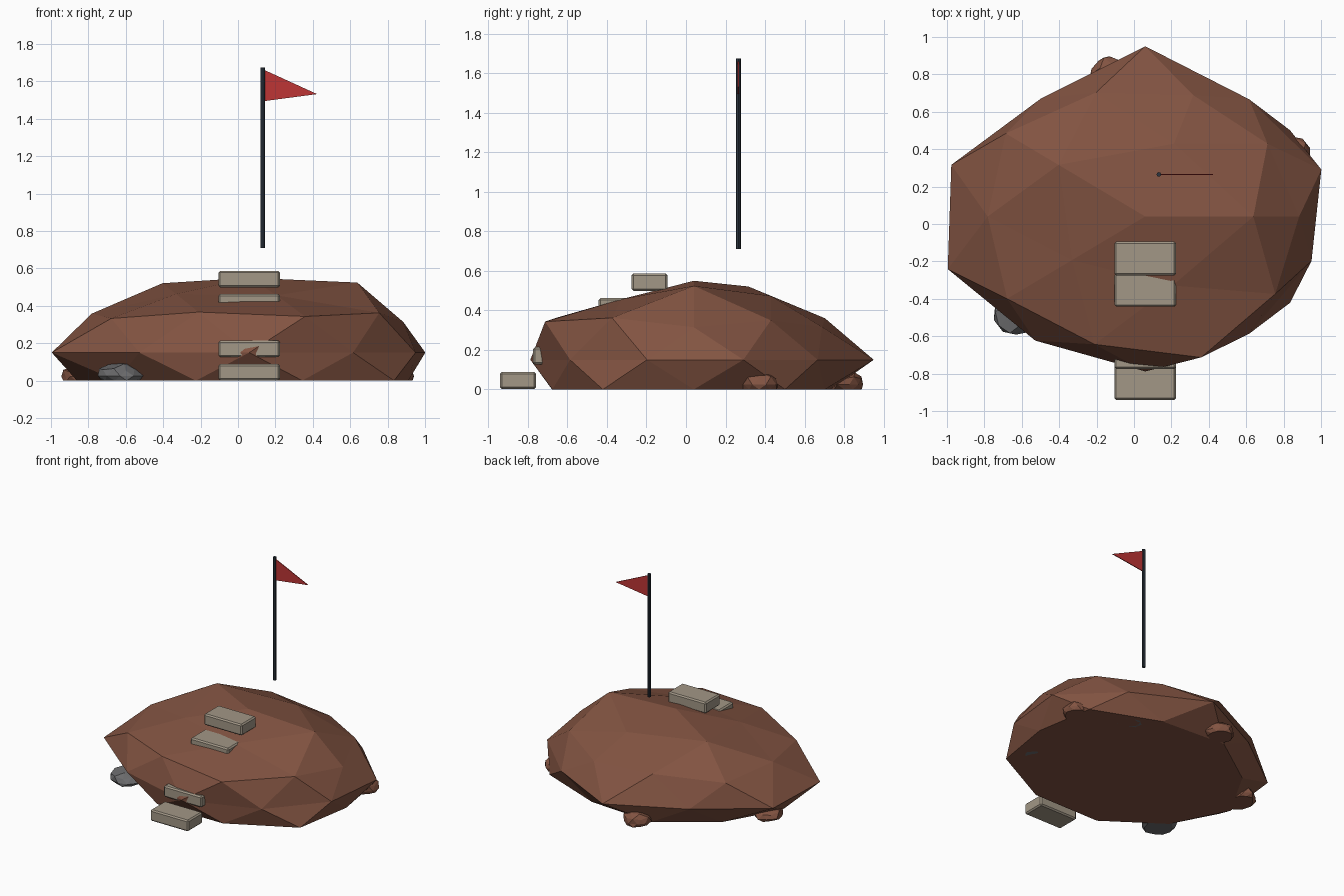
import bpy, bmesh, math, random
from mathutils import Vector

if "Cube" in bpy.data.objects:
    bpy.data.objects.remove(bpy.data.objects["Cube"])

random.seed(4)


def material(name, rgb):
    m = bpy.data.materials.new(name)
    m.diffuse_color = (*rgb, 1)
    m.use_nodes = True
    m.node_tree.nodes["Principled BSDF"].inputs["Base Color"].default_value = m.diffuse_color
    return m


BROWN = material("brown rock", (0.225, 0.088, 0.054))
STONE = material("pale stone", (0.36, 0.31, 0.24))
GREY = material("grey pebble", (0.15, 0.15, 0.155))
NAVY = material("dark pole", (0.025, 0.035, 0.05))
RED = material("red cloth", (0.51, 0.036, 0.036))


def finish(bm, name, mat):
    bmesh.ops.recalc_face_normals(bm, faces=bm.faces)
    me = bpy.data.meshes.new(name)
    bm.to_mesh(me)
    bm.free()
    me.materials.append(mat)
    ob = bpy.data.objects.new(name, me)
    bpy.context.collection.objects.link(ob)
    return ob


# Main mound: flattened icosphere, each ring pushed in or out, cut flat at z = 0
TOP = (1.10, .95, 1.09, .92, .90)
UPPER = (.92, .95, .93, 1.0, 1.03, .99, 1.02, 1.03, 1.08, 1.01)
EQUATOR = (.99, .945, 1.11, .95, 1.09, 1.11, 1.0, 1.01, .945, .935)
LOWER = (1.0, 1.07, 1.0, 1.0, 1.0, 1.03, 1.03, 1.03, 1.08, 1.07)


def push(v):
    a = math.degrees(math.atan2(v.y, v.x)) % 360
    if abs(v.z) > .95 or v.z < -.7:
        return 1.0
    if v.z > .7:
        return TOP[round(a / 72) % 5]
    if v.z > .2:
        return UPPER[round(a / 36) % 10]
    if v.z > -.2:
        return EQUATOR[round((a - 18) / 36) % 10]
    return LOWER[round(a / 36) % 10]


bm = bmesh.new()
bmesh.ops.create_icosphere(bm, subdivisions=2, radius=1)
for v in bm.verts:
    d = v.co.normalized()
    s = push(d)
    v.co = (.06 + d.x * s, .04 + .82 * d.y * s, max(0, .15 + .4 * d.z * s))
finish(bm, "mound", BROWN)


# Small rocks around and under the base
def rock(name, x, y, rx, ry, h, mat):
    b = bmesh.new()
    bmesh.ops.create_icosphere(b, subdivisions=2, radius=1)
    for v in b.verts:
        p = v.co * random.uniform(.85, 1.1)
        v.co = Vector((x + rx * p.x, y + ry * p.y, max(0, h * (.25 + .7 * p.z))))
    finish(b, name, mat)


rock("boulder_right", .85, .37, .09, .11, .10, BROWN)
rock("boulder_back", -.13, .80, .11, .10, .10, BROWN)
rock("boulder_left", -.84, .18, .10, .13, .09, BROWN)
rock("pebble_front", -.63, -.47, .12, .13, .10, GREY)
rock("pebble_back", .48, .52, .10, .10, .08, GREY)
rock("pebble_side", .74, -.25, .055, .055, .06, GREY)

# Flight of five bevelled steps climbing the front
for i in range(5):
    bm = bmesh.new()
    bmesh.ops.create_cube(bm, size=1)
    for v in bm.verts:
        v.co = (.06 + .33 * v.co.x, -.85 + .1663 * i + .182 * v.co.y,
                .045 + .1245 * i + .088 * v.co.z)
    bmesh.ops.bevel(bm, geom=bm.edges[:], offset=.01, segments=1,
                    affect='EDGES', profile=.5)
    finish(bm, f"step_{i + 1}", STONE)

# Flag pole
bm = bmesh.new()
bmesh.ops.create_cone(bm, cap_ends=True, segments=8, radius1=.0125,
                      radius2=.0125, depth=.965)
bmesh.ops.translate(bm, verts=bm.verts, vec=(.133, .265, 1.1925))
finish(bm, "flag_pole", NAVY)

# Pennant
bm = bmesh.new()
f = bm.faces.new([bm.verts.new((x, .262, z)) for x, z in
                  ((.143, 1.66), (.143, 1.495), (.423, 1.532))])
ext = bmesh.ops.extrude_face_region(bm, geom=[f])["geom"]
bmesh.ops.translate(bm, verts=[g for g in ext if isinstance(g, bmesh.types.BMVert)],
                    vec=(0, .006, 0))
finish(bm, "pennant", RED)
